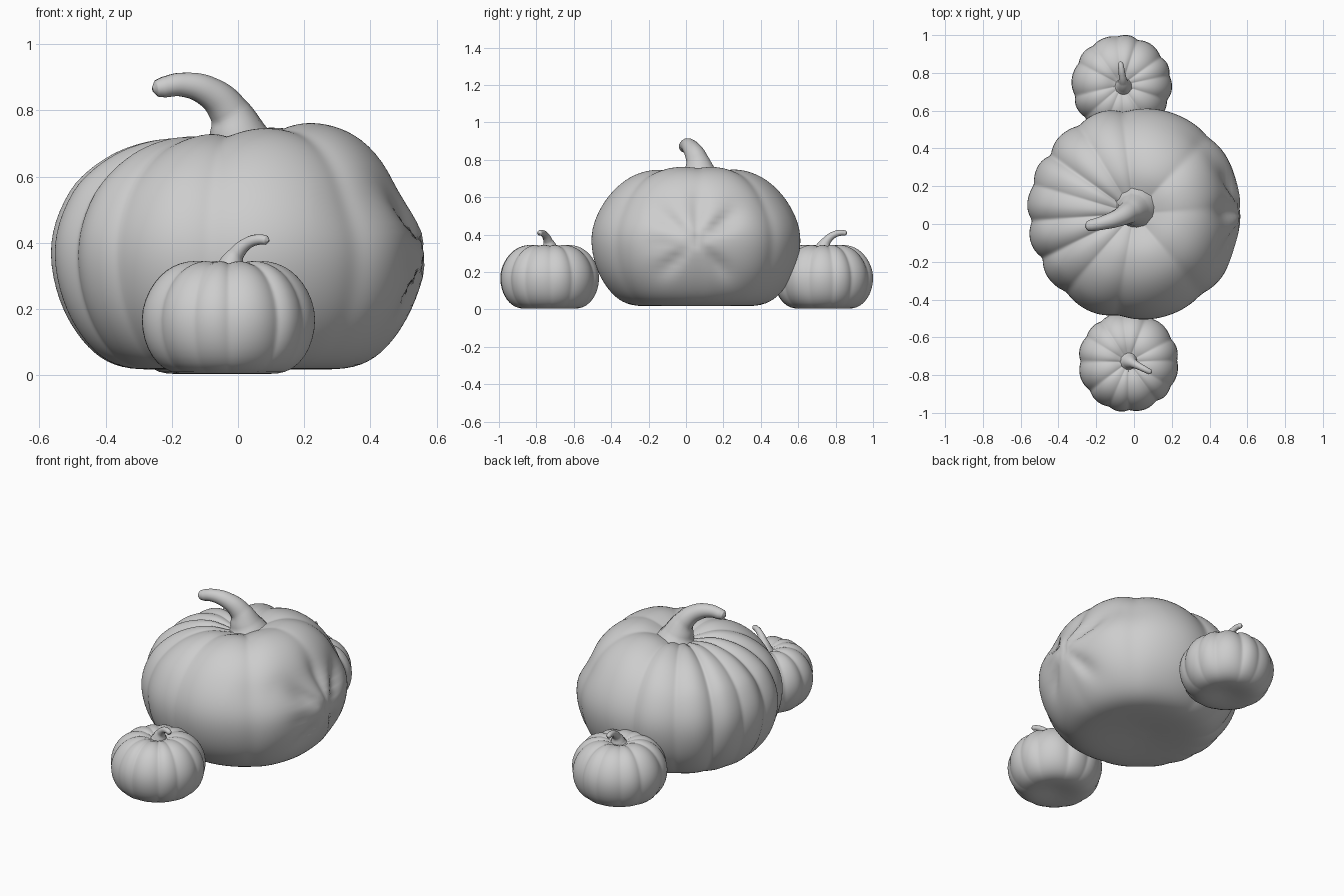
import bpy, bmesh, math, random
from mathutils import Vector, Matrix

cube = bpy.data.objects.get("Cube")
if cube:
    bpy.data.objects.remove(cube, do_unlink=True)

# One plain colour for everything
grey = bpy.data.materials.new("plain_grey")
grey.use_nodes = True
colour = (0.61, 0.61, 0.61, 1)
grey.diffuse_color = colour
grey.node_tree.nodes["Principled BSDF"].inputs["Base Color"].default_value = colour

# Half profiles from the crown to the base: (radius, height), both 0 to 1
BIG_PROFILE = [(.07, .93), (.16, .95), (.27, .985), (.38, 1), (.51, .985), (.66, .94),
               (.83, .825), (.955, .66), (1.005, .49), (.95, .285), (.85, .145),
               (.73, .045), (.58, 0), (.35, .005), (.12, .02)]
SMALL_PROFILE = [(.07, .92), (.16, .94), (.27, .98), (.40, 1), (.56, .98), (.72, .92),
                 (.86, .81), (.965, .66), (1.01, .49), (.97, .30), (.88, .155), (.74, .045),
                 (.56, 0), (.35, .01), (.12, .04)]
LOBE_STEPS = 10


def finish(obj):
    """Bake curves and modifiers to a mesh, then colour and smooth it."""
    bpy.ops.object.select_all(action="DESELECT")
    obj.select_set(True)
    bpy.context.view_layer.objects.active = obj
    bpy.ops.object.convert(target="MESH")
    obj = bpy.context.view_layer.objects.active
    obj.data.materials.clear()
    obj.data.materials.append(grey)
    for face in obj.data.polygons:
        face.use_smooth = True
    return obj


def pumpkin_body(name, profile, radius, bottom, top, grooves, matrix, detail):
    """Revolve a profile and pinch it along grooves given as (degrees, depth)."""
    height = top - bottom
    bm = bmesh.new()
    # columns land exactly on each groove
    columns = []
    for i, (start, depth) in enumerate(grooves):
        end, next_depth = grooves[(i + 1) % len(grooves)]
        span = (end - start) % 360
        for k in range(LOBE_STEPS):
            u = k / LOBE_STEPS
            pinch = (depth if u < .5 else next_depth) * abs(2 * u - 1) ** 2
            columns.append((math.radians(start + span * u), pinch))
    rings = []
    for r, h in profile:
        ring = []
        fade = (0.4 + 0.6 * min(1, h / 0.4)) * min(1, r / .3)
        for angle, pinch in columns:
            scale = 1 - pinch * fade
            lift = 1 - .7 * pinch * fade if h > .35 else 1
            z = bottom + height * (.35 + (h - .35) * lift)
            ring.append(bm.verts.new((radius * r * scale * math.cos(angle),
                                      radius * r * scale * math.sin(angle), z)))
        rings.append(ring)
    count = len(columns)
    for upper, lower in zip(rings, rings[1:]):
        for i in range(count):
            j = (i + 1) % count
            bm.faces.new((upper[i], lower[i], lower[j], upper[j]))
    for ring in (rings[0], rings[-1]):
        pole = bm.verts.new(sum((v.co for v in ring), Vector()) / count)
        for i in range(count):
            bm.faces.new((pole, ring[i], ring[(i + 1) % count]))
    bmesh.ops.recalc_face_normals(bm, faces=bm.faces)
    mesh = bpy.data.meshes.new(name)
    bm.to_mesh(mesh)
    bm.free()
    obj = bpy.data.objects.new(name, mesh)
    bpy.context.collection.objects.link(obj)
    obj.matrix_world = matrix
    obj.modifiers.new("smooth", "SUBSURF").levels = detail
    return finish(obj)


def stem(name, points, matrix):
    """Tapered tube through (x, y, z, radius) points."""
    curve = bpy.data.curves.new(name, "CURVE")
    curve.dimensions = "3D"
    curve.bevel_depth = 1
    curve.bevel_resolution = 4
    curve.use_fill_caps = True
    spline = curve.splines.new("BEZIER")
    spline.resolution_u = 8
    spline.bezier_points.add(len(points) - 1)
    for bp, (x, y, z, r) in zip(spline.bezier_points, points):
        bp.co = (x, y, z)
        bp.radius = r
        bp.handle_left_type = bp.handle_right_type = "AUTO"
    obj = bpy.data.objects.new(name, curve)
    bpy.context.collection.objects.link(obj)
    obj.matrix_world = matrix
    finish(obj)


# Folds radiating from a knot on the left side: (direction in degrees, strength)
FOLDS = [(33, .036), (88, .018), (145, .03), (185, .015), (222, .026), (312, .024)]


def bump(value, width):
    return math.exp(-(value / width) ** 2)


def knotted_side(p):
    """Raise the crown towards +x, swell the lobes beside the knot and fold around it."""
    r = math.hypot(p.x, p.y)
    rise = min(1, max(0, (p.z - .3) / .3))
    p.z += 0.14 * p.x * max(0, 1 - (r / .5) ** 2) * rise
    swell = 1 + .035 * bump(abs(math.degrees(math.atan2(p.y, p.x))) - 45, 18)
    p.x *= swell
    p.y *= swell
    side = min(1, max(0, (p.x - .22) / .2))
    if side:
        dy, dz = p.y, p.z - .37
        d = math.hypot(dy, dz)
        direction = math.degrees(math.atan2(dz, dy))
        push = .015 * bump(d, .03) - .012 * bump(d, .12) + .015 * bump(p.z - .54, .1)
        for fold, strength in FOLDS:
            away = (direction - fold + 180) % 360 - 180
            push += strength * bump(d - .17, .11) * bump(away, 14)
        p.x -= side * push
    return p


# Large pumpkin
big_place = Matrix.Translation((0, .055, 0))
big_grooves = [(3, .025), (46, .045), (96, .05), (122, .035), (145, .055), (164, .03),
               (184, .05), (206, .055), (229, .035), (261, .045), (310, .055)]
large = pumpkin_body("large_pumpkin", BIG_PROFILE, .575, .015, .742, big_grooves,
                     big_place, 2)
for vertex in large.data.vertices:
    vertex.co = knotted_side(vertex.co.copy())
stem("large_stem", [(.01, .03, .67, .13), (-.003, .02, .73, .088), (-.03, .005, .80, .06),
                    (-.09, -.025, .857, .047), (-.17, -.05, .878, .037),
                    (-.225, -.062, .870, .032), (-.245, -.066, .866, .026),
                    (-.258, -.068, .863, .008)], big_place)

# Two small pumpkins, the same shape turned differently
random.seed(4)
LOBES = 12
small_grooves = [(i * 360 / LOBES + random.uniform(-6, 6), random.uniform(.03, .06))
                 for i in range(LOBES)]
small_stem = [(-.005, 0, .30, .065), (0, 0, .333, .04), (.018, 0, .368, .024),
              (.055, 0, .399, .018), (.092, 0, .410, .016), (.118, 0, .408, .014),
              (.127, 0, .406, .004)]
for place, x, y, stem_x, stem_y, turn in (("front", -.03, -.73, -.02, -.73, -27),
                                          ("back", -.065, .735, -.055, .735, 98)):
    spin = Matrix.Rotation(math.radians(turn), 4, "Z")
    pumpkin_body(place + "_small_pumpkin", SMALL_PROFILE, .268, .002, .347, small_grooves,
                 Matrix.Translation((x, y, 0)) @ spin, 1)
    stem(place + "_small_stem", small_stem, Matrix.Translation((stem_x, stem_y, 0)) @ spin)
